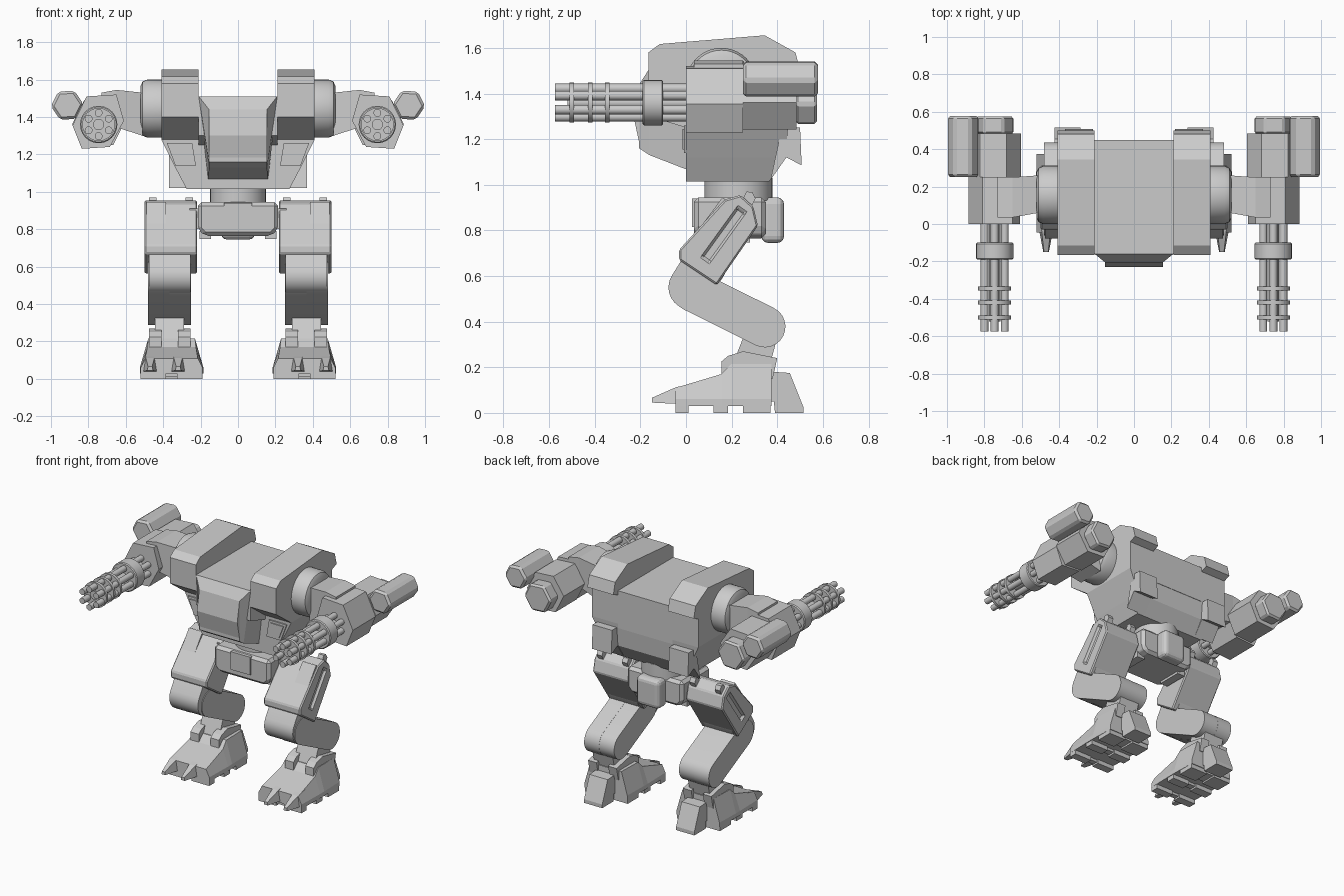
import bpy, bmesh, math
from mathutils import Vector

if "Cube" in bpy.data.objects:
    bpy.data.objects.remove(bpy.data.objects["Cube"])

grey = bpy.data.materials.new("light_grey")
grey.diffuse_color = (0.6, 0.6, 0.6, 1)
grey.use_nodes = True
grey.node_tree.nodes["Principled BSDF"].inputs["Base Color"].default_value = grey.diffuse_color


def loft(name, rings, mirror=True, bevel=0, smooth=False, segs=1):
    """Join matching point rings with quads, cap the ends, mirror over x."""
    bm = bmesh.new()
    vs = [[bm.verts.new(p) for p in r] for r in rings]
    n = len(vs[0])
    for a, b in zip(vs, vs[1:]):
        for i in range(n):
            j = (i + 1) % n
            bm.faces.new((a[i], a[j], b[j], b[i]))
    bm.faces.new(vs[0])
    bm.faces.new(vs[-1])
    bmesh.ops.recalc_face_normals(bm, faces=bm.faces)
    me = bpy.data.meshes.new(name)
    bm.to_mesh(me)
    bm.free()
    me.materials.append(grey)
    ob = bpy.data.objects.new(name, me)
    bpy.context.collection.objects.link(ob)
    if smooth:
        bpy.ops.object.select_all(action='DESELECT')
        ob.select_set(True)
        bpy.context.view_layer.objects.active = ob
        bpy.ops.object.shade_smooth_by_angle(angle=math.radians(35))
    if bevel:
        m = ob.modifiers.new("bevel", 'BEVEL')
        m.width, m.segments, m.limit_method = bevel, segs, 'ANGLE'
    if mirror:
        ob.modifiers.new("mirror", 'MIRROR')
    return ob


def side(name, prof, x0, x1, **k):
    """Extrude a (y, z) profile along x."""
    return loft(name, [[(x, y, z) for y, z in prof] for x in (x0, x1)], **k)


def front(name, prof, y0, y1, **k):
    """Extrude an (x, z) profile along y."""
    return loft(name, [[(x, y, z) for x, z in prof] for y in (y0, y1)], **k)


def box(name, x0, x1, y0, y1, z0, z1, **k):
    return side(name, [(y0, z0), (y1, z0), (y1, z1), (y0, z1)], x0, x1, **k)


def circle(a, b, r, n, turn=0):
    return [(a + r * math.cos(2 * math.pi * i / n + turn),
             b + r * math.sin(2 * math.pi * i / n + turn)) for i in range(n)]


def capsule(p, q, r, n=12):
    """Rounded bar outline between two centres."""
    d = math.atan2(q[1] - p[1], q[0] - p[0])
    arc = lambda c, s: [(c[0] + r * math.cos(s + math.pi * i / n),
                         c[1] + r * math.sin(s + math.pi * i / n)) for i in range(n + 1)]
    return arc(q, d - math.pi / 2) + arc(p, d + math.pi / 2)


def rect(z, x, y0, y1):
    return [(-x, y0, z), (x, y0, z), (x, y1, z), (-x, y1, z)]


# Torso: tapered hull, raised centre and faceted nose
loft("hull", [rect(1.015, .275, 0, .365), rect(1.12, .33, 0, .435),
              rect(1.28, .41, 0, .45), rect(1.5, .41, 0, .45)], mirror=False)
side("torso_core", [(-.16, 1.3), (-.16, 1.51), (.45, 1.51), (.45, 1.25), (0, 1.25)],
     -.21, .21, mirror=False)
loft("nose", [[(-w, y, z0), (w, y, z0), (w2, y, z1), (-w2, y, z1)] for y, w, z0, w2, z1 in
              ((.02, .16, 1.06, .21, 1.5), (-.16, .155, 1.13, .21, 1.51),
               (-.205, .155, 1.16, .155, 1.44))], mirror=False)
side("nose_front", [(-.2, 1.16), (-.23, 1.3), (-.205, 1.44)], -.155, .155, mirror=False)

# Heavy shoulder pods over the hull
side("shoulder_pod", [(0, 1.28), (-.165, 1.4), (-.165, 1.58), (-.115, 1.617), (.345, 1.655),
                      (.48, 1.58), (.5, 1.5), (.45, 1.48), (.45, 1.28)], .21, .41)
front("hull_panel", [(.225, 1.14), (.335, 1.14), (.38, 1.26), (.245, 1.26)], -.009, .01)
front("hull_panel_inset", [(.245, 1.155), (.325, 1.155), (.36, 1.245), (.26, 1.245)],
      -.016, .01)
side("rear_vent", [(.42, 1.25), (.5, 1.25), (.507, 1.085), (.44, 1.12), (.37, 1.02)],
     .22, .37)

# Arm joint and arm
joint = circle(.155, 1.445, .155, 40)
small = circle(.155, 1.445, .12, 40)
mid = circle(.155, 1.445, .145, 40)
loft("shoulder_joint", [[(x, y, z) for y, z in c] for x, c in
                        ((.4, joint), (.485, joint), (.51, mid), (.522, small))], smooth=True)
loft("upper_arm", [[(x, y0, z0), (x, y1, z0), (x, y1, z1), (x, y0, z1)] for x, y0, y1, z0, z1 in
                   ((.51, .06, .26, 1.3, 1.53), (.65, .035, .25, 1.345, 1.545),
                    (.73, .035, .25, 1.33, 1.53))])
front("gun_block", [(.65, 1.52), (.81, 1.51), (.885, 1.355), (.835, 1.23), (.685, 1.24),
                    (.61, 1.38)], 0, .25)
front("gun_rear", circle(.745, 1.37, .142, 6, -.06), .25, .485)
front("gun_rear_cap", circle(.745, 1.36, .105, 6, -.06), .48, .575, bevel=.012)

# Rotary gun: six barrels, hub and clamp rings
G = (.745, 1.36)
for i, (x, z) in enumerate(circle(*G, .062, 6, math.pi / 6)):
    front(f"barrel_{i}", circle(x, z, .021, 12), -.575, .01, smooth=True)
front("gun_spindle", circle(*G, .03, 12), -.52, .01, smooth=True)
front("gun_hub", circle(*G, .1, 24), -.19, -.1, smooth=True, bevel=.006)
for i, y in enumerate((-.5, -.42, -.345)):
    front(f"barrel_ring_{i}", circle(*G, .088, 24), y - .01, y + .01, smooth=True)

# Outer launcher pod
front("launcher", circle(.913, 1.463, .087, 6, -.06), .25, .578, bevel=.014)
box("launcher_link", .8, .88, .28, .45, 1.4, 1.46)

# Waist and pelvis
loft("waist", [[(x, y, z) for x, y in circle(0, .23, .15, 32)] for z in (.93, 1.03)],
     mirror=False, smooth=True)
front("pelvis", [(-.215, .945), (.215, .945), (.215, .8), (.18, .765), (-.18, .765),
                 (-.215, .8)], .035, .35, mirror=False, bevel=.02)
box("pelvis_front_plate", -.075, .075, .027, .05, .815, .94, mirror=False)
box("pelvis_rear", -.09, .09, .33, .43, .745, .945, mirror=False, bevel=.03, segs=3)
box("pelvis_pin", .145, .205, .1, .28, .748, .79)
box("hip_axle", .19, .26, .14, .26, .8, .91)

# Thigh with a slot cut in its outer side
thigh = side("thigh", [(.17, .935), (.24, .955), (.295, .905), (.315, .82), (.135, .56),
                       (-.03, .67), (-.03, .715)], .218, .5, bevel=.01)
slot = side("slot_cutter", [(.225, .9), (.26, .875), (.105, .66), (.07, .685)], .485, .53,
            mirror=False)
slot.hide_render = True
slot.hide_set(True)
cut = thigh.modifiers.new("slot", 'BOOLEAN')
cut.object, cut.operation, cut.solver = slot, 'DIFFERENCE', 'EXACT'
thigh.modifiers.move(len(thigh.modifiers) - 1, 0)
side("thigh_front_plate", [(-.018, .705), (.16, .945), (.18, .93), (0, .69)], .385, .49)
for i, x in enumerate((.24, .435)):
    side(f"thigh_bolt_{i}", [(.245, .93), (.265, .97), (.29, .968), (.305, .94), (.28, .89)],
         x, x + .04)

# Knee and shin bars
side("knee", capsule((.02, .55), (.085, .655), .097), .255, .475, smooth=True)
side("shin_inner", capsule((.05, .525), (.345, .378), .09), .25, .37, smooth=True)
side("shin_outer", capsule((.03, .535), (.345, .378), .091), .365, .48, smooth=True)

# Ankle and foot
side("ankle", [(.27, .38), (.4, .33), (.365, .2), (.2, .2)], .29, .445)
for i, x in enumerate((.255, .41)):
    side(f"ankle_bracket_{i}", [(.155, .15), (.155, .225), (.185, .25), (.25, .27), (.4, .24),
                                (.38, .15)], x, x + .065)
M = .355


def foot_ring(y, w0, w1, zt):
    return [(M - w0, y, .03), (M + w0, y, .03), (M + w0, y, .06), (M + w1, y, zt),
            (M - w1, y, zt), (M - w0, y, .06)]


loft("foot", [foot_ring(-.045, .165, .14, .11), foot_ring(.155, .17, .13, .17),
              foot_ring(.2, .17, .125, .215), foot_ring(.375, .165, .12, .215)])
for r, (y0, y1) in enumerate(((-.045, .012), (.12, .185), (.25, .37))):
    for c, (x0, x1) in enumerate(((.19, .325), (.385, .52))):
        box(f"sole_pad_{r}_{c}", x0, x1, y0, y1, 0, .032)
    box(f"sole_bridge_{r}", .315, .395, y0 + .01, y1 - .01, .012, .032)
for i, x in enumerate((.285, .435)):
    loft(f"toe_{i}", [[(x + a, y, z0), (x + .07 - a, y, z0), (x + .07 - b, y, z1),
                       (x + b, y, z1)] for y, a, b, z0, z1 in
                      ((.03, 0, .01, .04, .13), (-.045, 0, .012, .04, .112),
                       (-.15, .02, .024, .045, .066))])
side("heel", [(.36, .05), (.38, .18), (.455, .175), (.515, .025), (.515, 0), (.39, 0),
              (.385, .05)], .285, .425)
